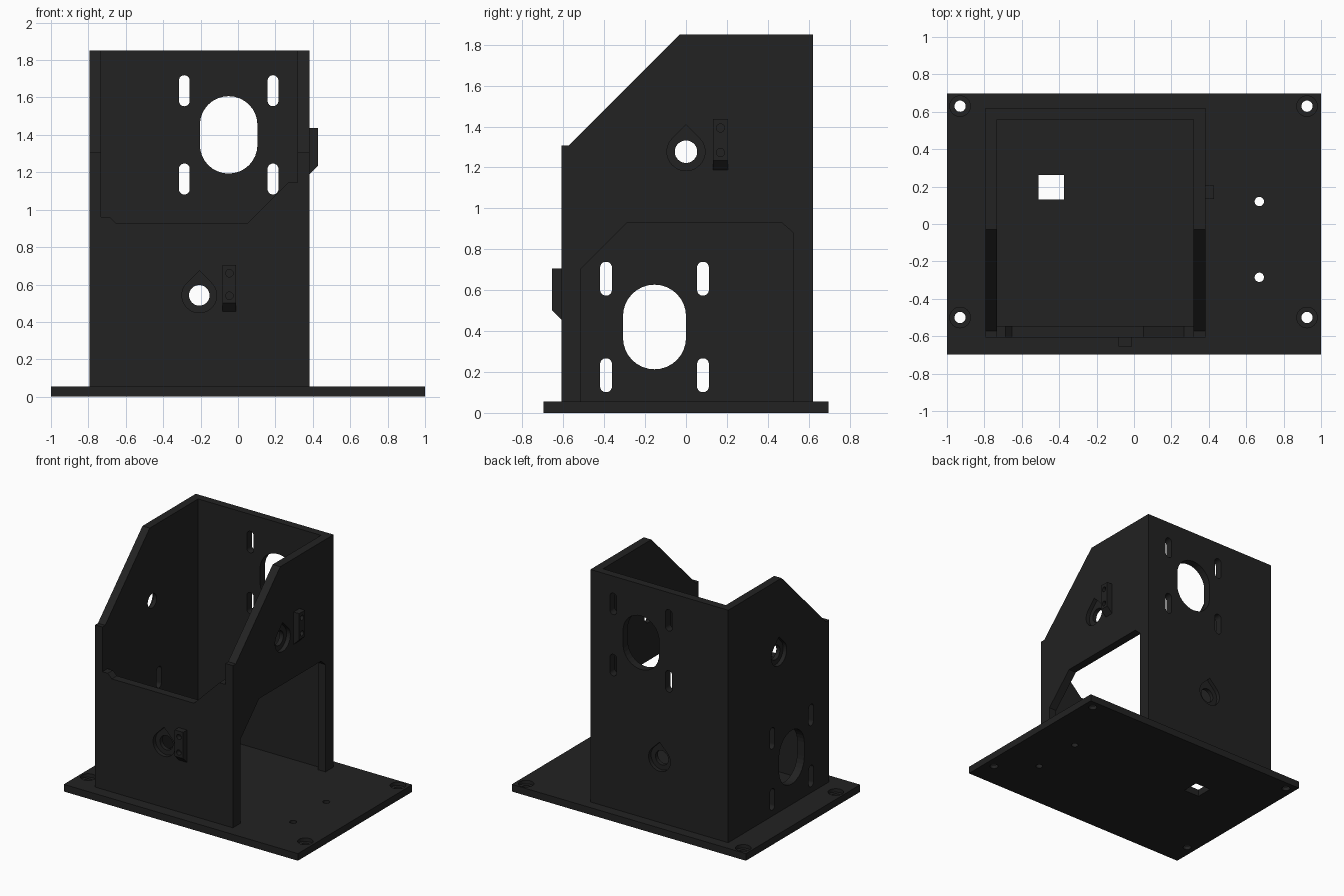
import bpy, bmesh, math

if "Cube" in bpy.data.objects:
    bpy.data.objects.remove(bpy.data.objects["Cube"])

BLACK = bpy.data.materials.new("black plastic")
BLACK.diffuse_color = (0.016, 0.016, 0.016, 1)
BLACK.use_nodes = True
BLACK.node_tree.nodes["Principled BSDF"].inputs["Base Color"].default_value = BLACK.diffuse_color

# Maps profile coordinates (u, v) and depth d to space, by extrusion axis
AXES = {'x': lambda u, v, d: (d, u, v),
        'y': lambda u, v, d: (u, d, v),
        'z': lambda u, v, d: (u, v, d)}


def prism(name, pts, axis, d0, d1):
    """Extrude a closed profile along an axis from d0 to d1."""
    bm = bmesh.new()
    low = [bm.verts.new(AXES[axis](u, v, d0)) for u, v in pts]
    high = [bm.verts.new(AXES[axis](u, v, d1)) for u, v in pts]
    bm.faces.new(low)
    bm.faces.new(high)
    n = len(pts)
    for i in range(n):
        j = (i + 1) % n
        bm.faces.new((low[i], low[j], high[j], high[i]))
    bmesh.ops.recalc_face_normals(bm, faces=bm.faces)
    mesh = bpy.data.meshes.new(name)
    bm.to_mesh(mesh)
    bm.free()
    obj = bpy.data.objects.new(name, mesh)
    bpy.context.collection.objects.link(obj)
    mesh.materials.append(BLACK)
    return obj


def cut(obj, pts, axis, d0, d1):
    """Subtract an extruded profile from a part."""
    tool = prism("cutter", pts, axis, d0, d1)
    mod = obj.modifiers.new("cut", 'BOOLEAN')
    mod.operation = 'DIFFERENCE'
    mod.solver = 'EXACT'
    mod.object = tool
    bpy.context.view_layer.objects.active = obj
    bpy.ops.object.modifier_apply(modifier=mod.name)
    bpy.data.objects.remove(tool)


def rect(u0, u1, v0, v1):
    return [(u0, v0), (u1, v0), (u1, v1), (u0, v1)]


def arc(u, v, r, a0, a1, n):
    return [(u + r * math.cos(math.radians(a0 + (a1 - a0) * i / n)),
             v + r * math.sin(math.radians(a0 + (a1 - a0) * i / n))) for i in range(n + 1)]


def circle(u, v, r, n=32):
    return arc(u, v, r, 0, 360, n)[:-1]


def stadium(u, v, r, half):
    """Upright slot with round ends, total height 2 * half."""
    k = half - r
    return arc(u, v + k, r, 0, 180, 16) + arc(u, v - k, r, 180, 360, 16)


def teardrop(u, v, r):
    return arc(u, v, r, 135, 405, 30) + [(u, v + r * math.sqrt(2))]


def motor_mount(wall, u, v, axis, d0, d1):
    """Large slot with four adjustment slots around it."""
    cut(wall, stadium(u, v, 0.154, 0.207), axis, d0, d1)
    for su in (-1, 1):
        for sv in (-1, 1):
            cut(wall, stadium(u + su * 0.237, v + sv * 0.236, 0.029, 0.083), axis, d0, d1)


def bearing_hole(wall, u, v, axis, inner, outer):
    """Through hole with a teardrop recess on the outer side."""
    s = 0.05 if outer > inner else -0.05
    cut(wall, circle(u, v, 0.055), axis, inner - s, outer + s)
    cut(wall, teardrop(u, v, 0.093), axis, (inner + outer) / 2, outer + s)


X0, X1, XI0, XI1 = -0.795, 0.382, -0.733, 0.317   # outer and inner wall faces
Y0, Y1, YI0, YI1 = -0.608, 0.62, -0.546, 0.56
Z0, Z1 = 0.055, 1.85

# Base plate with counterbored corner holes, two small holes and a cable opening
base = prism("base_plate", rect(-1, 1, -0.697, 0.697), 'z', 0, Z0)
for x in (-0.93, 0.925):
    for y in (-0.5, 0.63):
        cut(base, circle(x, y, 0.03), 'z', -0.1, 0.1)
        cut(base, circle(x, y, 0.055), 'z', 0.028, 0.1)
for y in (-0.285, 0.12):
    cut(base, circle(0.67, y, 0.025), 'z', -0.1, 0.1)
cut(base, rect(-0.51, -0.375, 0.13, 0.262), 'z', -0.1, 0.1)

# Side walls with sloping front edge
side = [(Y0, Z0), (Y1, Z0), (Y1, Z1), (-0.03, Z1), (-0.573, 1.307), (Y0, 1.307)]
left = prism("left_wall", side, 'x', X0, XI0)
motor_mount(left, -0.154, 0.42, 'x', X0 - 0.05, XI0 + 0.05)
bearing_hole(left, 0, 1.277, 'x', XI0, X0)

right = prism("right_wall", side, 'x', XI1, X1)
doorway = [(-0.513, 0), (0.522, 0), (0.522, 0.883), (0.468, 0.93),
           (-0.288, 0.93), (-0.513, 0.705)]
cut(right, doorway, 'x', XI1 - 0.05, X1 + 0.05)
bearing_hole(right, 0, 1.277, 'x', XI1, X1)

# Back wall
back = prism("back_wall", rect(XI0, XI1, Z0, Z1), 'y', YI1, Y1)
motor_mount(back, -0.05, 1.4, 'y', YI1 - 0.05, Y1 + 0.05)
bearing_hole(back, -0.207, 0.542, 'y', YI1, Y1)

# Low front wall with stepped top edge
front_profile = [(XI0, Z0), (XI1, Z0), (XI1, 1.145), (0.267, 1.145), (0.05, 0.928),
                 (-0.652, 0.928), (-0.687, 0.962), (XI0, 0.962)]
front = prism("front_wall", front_profile, 'y', Y0, YI0)
bearing_hole(front, -0.207, 0.542, 'y', YI0, Y0)

# Sensor blocks beside the holes, bevelled underneath, with blind screw holes
h = 0.047


def block_profile(face, sign, z):
    return [(face, z), (face + sign * h, z + h), (face + sign * h, z + 0.25), (face, z + 0.25)]


side_block = prism("side_sensor_block",
                   [(z, x) for x, z in block_profile(X1, 1, 1.188)], 'x', 0, 1)
for v in side_block.data.vertices:      # profile lies in x-z, extruded along y
    d, z, x = v.co
    v.co = (x, 0.133 + 0.072 * d, z)
front_block = prism("front_sensor_block", block_profile(Y0, -1, 0.455), 'x', -0.082, -0.01)
for dz in (0.085, 0.205):
    cut(side_block, circle(0.168, 1.188 + dz, 0.02, 20), 'x', X1 + 0.01, X1 + 0.1)
    cut(front_block, circle(-0.046, 0.455 + dz, 0.02, 20), 'y', Y0 - 0.1, Y0 - 0.01)

# Consistent outward normals on every part
for obj in bpy.context.collection.objects:
    bm = bmesh.new()
    bm.from_mesh(obj.data)
    bmesh.ops.recalc_face_normals(bm, faces=bm.faces)
    bm.to_mesh(obj.data)
    bm.free()
